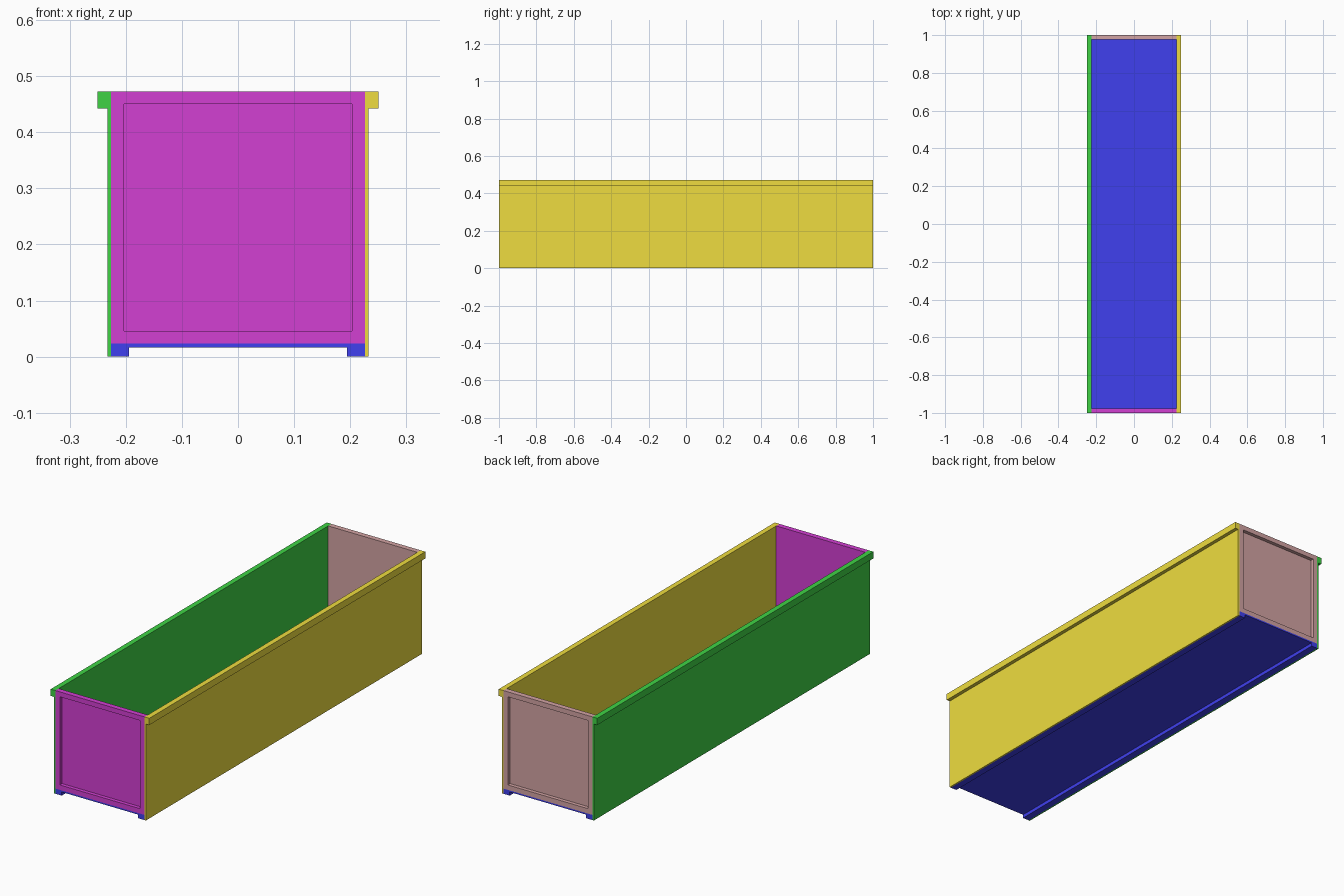
import bpy, bmesh

if "Cube" in bpy.data.objects:
    bpy.data.objects.remove(bpy.data.objects["Cube"])

HALF_L = 1.0      # half length
INNER = 0.226     # inner half width
SKIN = 0.007      # sheet thickness
RIM = 0.017       # rim / recess depth
BAND = 0.031      # width of rims, frames and runners
FLOOR = 0.0235    # top of floor
TOP = 0.473


def finish(name, bm, color):
    bmesh.ops.recalc_face_normals(bm, faces=bm.faces)
    mesh = bpy.data.meshes.new(name)
    bm.to_mesh(mesh)
    bm.free()
    obj = bpy.data.objects.new(name, mesh)
    bpy.context.collection.objects.link(obj)
    mat = bpy.data.materials.new(name + "_paint")
    mat.diffuse_color = (*color, 1)
    mat.use_nodes = True
    mat.node_tree.nodes["Principled BSDF"].inputs["Base Color"].default_value = mat.diffuse_color
    mesh.materials.append(mat)
    return obj


def extrude_profile(name, points, color):
    """Extrude an x/z profile over the full length."""
    bm = bmesh.new()
    face = bm.faces.new([bm.verts.new((x, -HALF_L, z)) for x, z in points])
    new = bmesh.ops.extrude_face_region(bm, geom=[face])["geom"]
    verts = [v for v in new if isinstance(v, bmesh.types.BMVert)]
    bmesh.ops.translate(bm, verts=verts, vec=(0, 2 * HALF_L, 0))
    return finish(name, bm, color)


def end_panel(name, side, color):
    """Box with a framed recess on its outer face."""
    bm = bmesh.new()
    bmesh.ops.create_cube(bm, size=1)
    depth = RIM + SKIN
    for v in bm.verts:
        v.co = (v.co.x * 2 * INNER,
                side * (HALF_L - depth / 2) + v.co.y * depth,
                FLOOR + (v.co.z + 0.5) * (TOP - FLOOR))
    bm.normal_update()
    outer = max(bm.faces, key=lambda f: side * f.calc_center_median().y)
    bmesh.ops.inset_region(bm, faces=[outer], thickness=BAND + 0.001)
    new = bmesh.ops.extrude_face_region(bm, geom=[outer])["geom"]
    verts = [v for v in new if isinstance(v, bmesh.types.BMVert)]
    bmesh.ops.translate(bm, verts=verts, vec=(0, -side * RIM, 0))
    if outer.is_valid:
        bmesh.ops.delete(bm, geom=[outer], context='FACES_ONLY')
    return finish(name, bm, color)


# Side walls with an outward rim along the top
wall = [(INNER, 0), (INNER + SKIN, 0), (INNER + SKIN, TOP - BAND),
        (INNER + SKIN + RIM, TOP - BAND), (INNER + SKIN + RIM, TOP), (INNER, TOP)]
extrude_profile("right_wall", wall, (0.86, 0.72, 0.05))
extrude_profile("left_wall", [(-x, z) for x, z in wall], (0.05, 0.65, 0.06))

# Floor with two full-length runners underneath
foot = INNER - BAND - 0.001
under = FLOOR - SKIN
extrude_profile("floor", [(-INNER, 0), (-foot, 0), (-foot, under), (foot, under),
                          (foot, 0), (INNER, 0), (INNER, FLOOR), (-INNER, FLOOR)],
                (0.05, 0.05, 0.86))

# Recessed end panels
end_panel("front_panel", -1, (0.65, 0.05, 0.65))
end_panel("back_panel", 1, (0.65, 0.37, 0.37))
